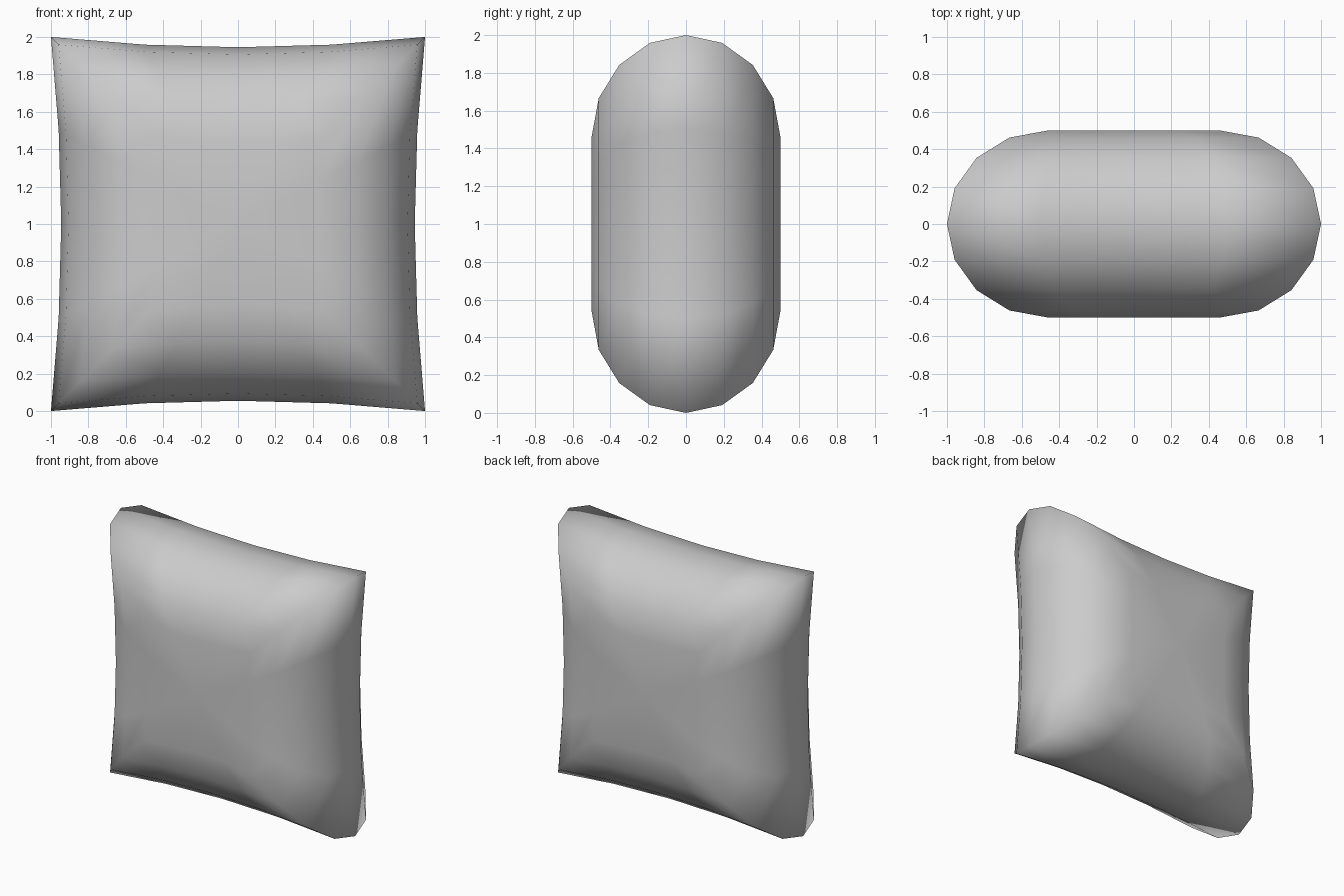
import bpy, bmesh
from math import sin, cos, radians

if "Cube" in bpy.data.objects:
    bpy.data.objects.remove(bpy.data.objects["Cube"])

PINCH = 0.055   # how far the middle of each side is drawn in
SEGS = 4        # segments per side


def ring_outline():
    """Square outline of half-size 1 with gently concave sides."""
    pts = []
    for side in range(4):
        for i in range(SEGS):
            u = -1 + 2 * i / SEGS
            x, z = u, 1 - PINCH * (1 - u * u)
            for _ in range(side):
                x, z = -z, x
            pts.append((x, z, side, i))
    # order the points around the square by angle
    from math import atan2
    return sorted([(p[0], p[1]) for p in pts], key=lambda p: atan2(p[1], p[0]))


# Cushion: stacked rings following an elliptical edge profile
bm = bmesh.new()
outline = ring_outline()
n = len(outline)
rings = []
for k in range(-4, 5):
    a = radians(22.5 * k)
    y, half = 0.5 * sin(a), 0.46 + 0.54 * cos(a)
    rings.append([bm.verts.new((x * half, y, 1 + z * half)) for x, z in outline])
for r0, r1 in zip(rings, rings[1:]):
    for i in range(n):
        j = (i + 1) % n
        bm.faces.new((r0[i], r0[j], r1[j], r1[i]))

# Front and back panels closed around a centre point
for ring, y in ((rings[0], -0.5), (rings[-1], 0.5)):
    c = bm.verts.new((0, y, 1))
    for i in range(n):
        bm.faces.new((ring[i], ring[(i + 1) % n], c))

bmesh.ops.recalc_face_normals(bm, faces=bm.faces)
for f in bm.faces:
    f.smooth = True
mesh = bpy.data.meshes.new("cushion")
bm.to_mesh(mesh)
bm.free()
bpy.context.collection.objects.link(bpy.data.objects.new("cushion", mesh))
